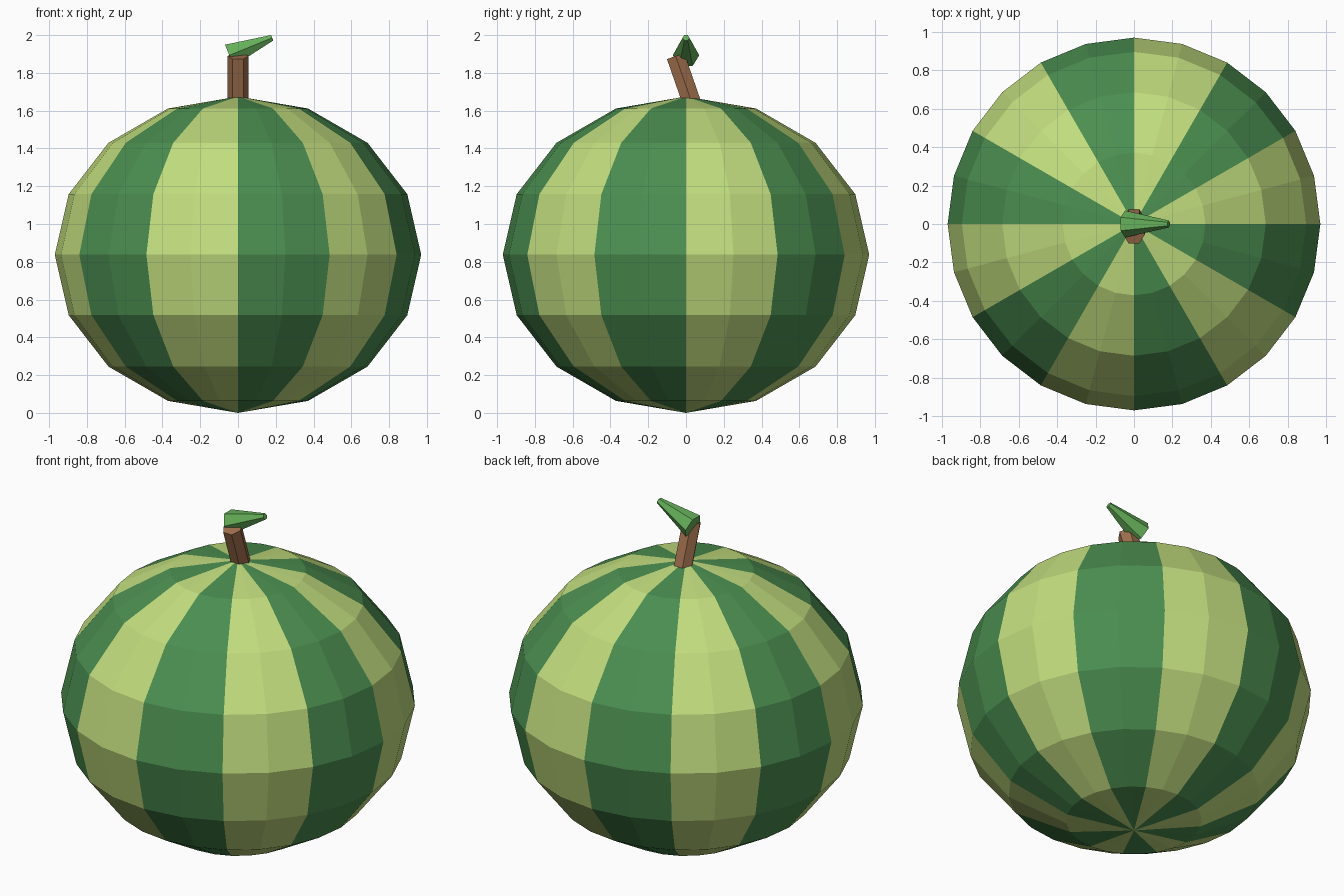
import bpy, bmesh, math
from mathutils import Vector, Matrix

if "Cube" in bpy.data.objects:
    bpy.data.objects.remove(bpy.data.objects["Cube"])


def material(name, rgb):
    m = bpy.data.materials.new(name)
    m.diffuse_color = (*rgb, 1)
    m.use_nodes = True
    m.node_tree.nodes["Principled BSDF"].inputs["Base Color"].default_value = m.diffuse_color
    return m


def make_object(name, bm, mats):
    bmesh.ops.recalc_face_normals(bm, faces=bm.faces)
    mesh = bpy.data.meshes.new(name)
    bm.to_mesh(mesh)
    bm.free()
    for m in mats:
        mesh.materials.append(m)
    obj = bpy.data.objects.new(name, mesh)
    bpy.context.collection.objects.link(obj)
    return obj


def hex_frustum(name, start, end, r0, r1, corner, mat):
    """Capped six-sided frustum with one corner pointing along `corner`."""
    start, end, u = Vector(start), Vector(end), Vector(corner)
    v = (end - start).normalized().cross(u)
    bm = bmesh.new()
    rings = []
    for p, r in ((start, r0), (end, r1)):
        angles = [math.radians(60 * i) for i in range(6)]
        rings.append([bm.verts.new(p + r * (math.cos(a) * u + math.sin(a) * v)) for a in angles])
    for i in range(6):
        j = (i + 1) % 6
        bm.faces.new((rings[0][i], rings[0][j], rings[1][j], rings[1][i]))
    for ring in rings:
        bm.faces.new(ring)
    return make_object(name, bm, [mat])


# Striped fruit: squashed low-poly sphere, stripes two segments wide
bm = bmesh.new()
bmesh.ops.create_uvsphere(
    bm, u_segments=24, v_segments=8, radius=1,
    matrix=Matrix.Translation((0, 0, 0.8375)) @ Matrix.Diagonal((0.97, 0.97, 0.8375, 1)))
for f in bm.faces:
    c = f.calc_center_median()
    angle = math.degrees(math.atan2(c.y, c.x)) % 360
    f.material_index = int(angle // 30) % 2
make_object("fruit", bm, [material("light_rind", (0.54, 0.73, 0.21)),
                          material("dark_rind", (0.07, 0.27, 0.08))])

# Stem leaning towards the front
hex_frustum("stem", (0, 0.035, 1.63), (0, -0.055, 1.889), 0.056, 0.056, (1, 0, 0),
            material("bark", (0.35, 0.16, 0.075)))

# Leaf: tapered bud pointing right and up
hex_frustum("leaf", (-0.046, 0, 1.893), (0.181, 0, 1.986), 0.07, 0.018, (0, 1, 0),
            material("leaf_green", (0.13, 0.43, 0.1)))
